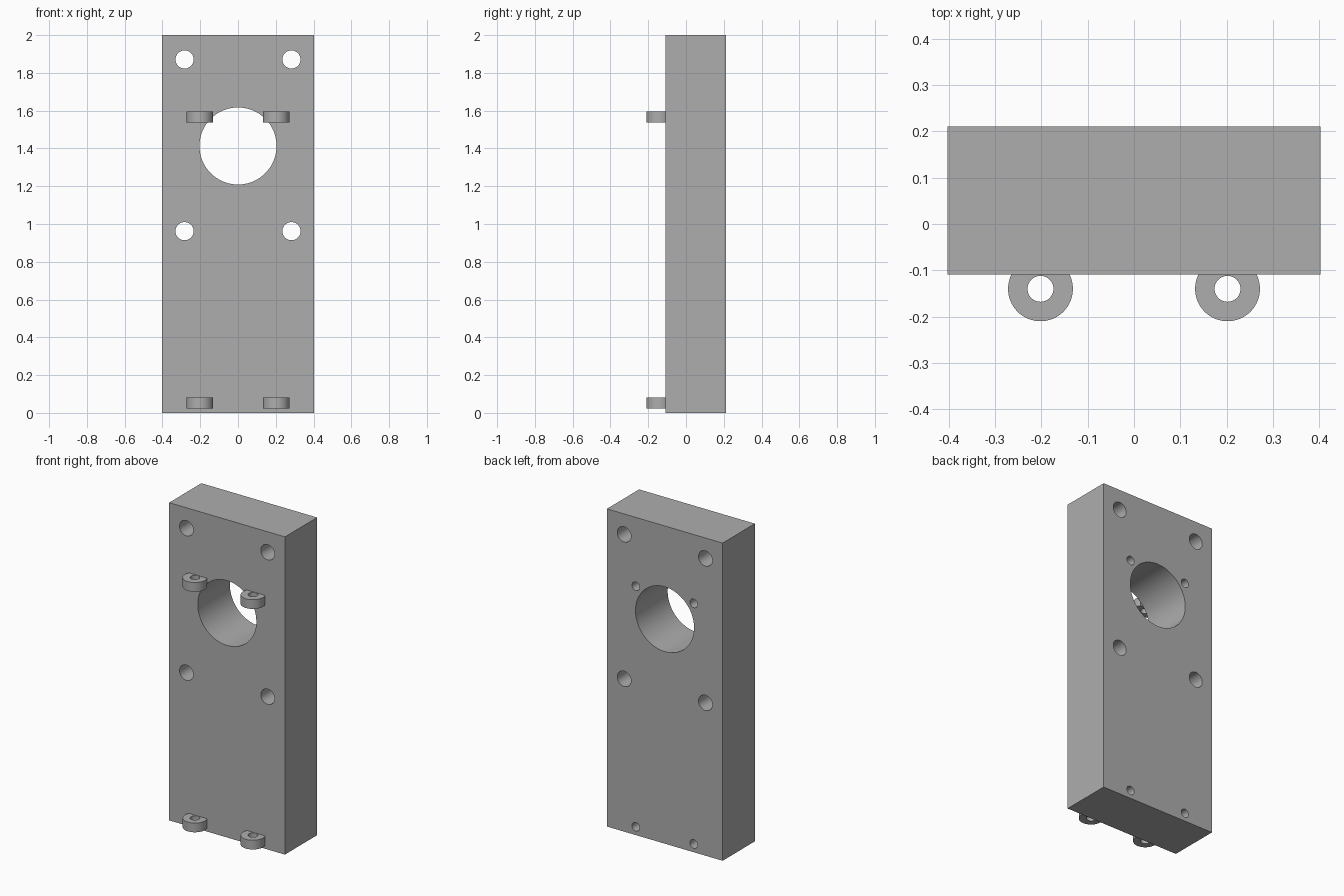
import bpy, bmesh, math
from mathutils import Matrix

if "Cube" in bpy.data.objects:
    bpy.data.objects.remove(bpy.data.objects["Cube"])

HALF_W, FRONT, BACK, HEIGHT = 0.403, -0.109, 0.211, 2.0

steel = bpy.data.materials.new("plain grey")
steel.diffuse_color = (0.42, 0.42, 0.42, 1)
steel.use_nodes = True
steel.node_tree.nodes["Principled BSDF"].inputs["Base Color"].default_value = steel.diffuse_color


def add_object(name, bm):
    mesh = bpy.data.meshes.new(name)
    bm.to_mesh(mesh)
    bm.free()
    ob = bpy.data.objects.new(name, mesh)
    bpy.context.collection.objects.link(ob)
    mesh.materials.append(steel)
    return ob


def box(name, x0, x1, y0, y1, z0, z1):
    bm = bmesh.new()
    bmesh.ops.create_cube(bm, size=1)
    for v in bm.verts:
        v.co = (x1 if v.co.x > 0 else x0, y1 if v.co.y > 0 else y0, z1 if v.co.z > 0 else z0)
    return add_object(name, bm)


def cylinder(name, radius, depth, centre, along_y=False, segments=64):
    bm = bmesh.new()
    mat = Matrix.Translation(centre)
    if along_y:
        mat = mat @ Matrix.Rotation(math.pi / 2, 4, 'X')
    bmesh.ops.create_cone(bm, cap_ends=True, segments=segments, radius1=radius,
                          radius2=radius, depth=depth, matrix=mat)
    return add_object(name, bm)


def combine(target, tool, operation):
    tool.hide_render = True
    mod = target.modifiers.new("cut", 'BOOLEAN')
    mod.operation, mod.solver, mod.object = operation, 'EXACT', tool
    bpy.context.view_layer.objects.active = target
    bpy.ops.object.modifier_apply(modifier=mod.name)
    bpy.data.objects.remove(tool, do_unlink=True)


def finish(ob):
    bpy.ops.object.select_all(action='DESELECT')
    ob.select_set(True)
    bpy.context.view_layer.objects.active = ob
    bpy.ops.object.shade_smooth_by_angle(angle=math.radians(30))


# Block with the large bore and four bolt holes
block = box("mounting_block", -HALF_W, HALF_W, FRONT, BACK, 0, HEIGHT)
combine(block, cylinder("bore_cutter", 0.204, 1, (0, 0, 1.413), True, 96), 'DIFFERENCE')
for x in (-0.283, 0.283):
    for z in (0.962, 1.871):
        combine(block, cylinder("bolt_cutter", 0.048, 1, (x, 0, z), True), 'DIFFERENCE')

# Front lugs, each with a vertical eye, and the pin holes behind them
for x in (-0.202, 0.202):
    for z in (0.052, 1.566):
        lug = cylinder("lug", 0.07, 0.058, (x, -0.14, z))
        combine(lug, cylinder("eye_cutter", 0.028, 1, (x, -0.14, z)), 'DIFFERENCE')
        combine(lug, box("trim", x - 1, x + 1, FRONT + 0.0005, 1, z - 1, z + 1), 'DIFFERENCE')
        combine(block, lug, 'UNION')
        depth = 1 - FRONT
        combine(block, cylinder("pin_cutter", 0.027, depth, (x, FRONT + depth / 2, z), True), 'DIFFERENCE')

finish(block)
